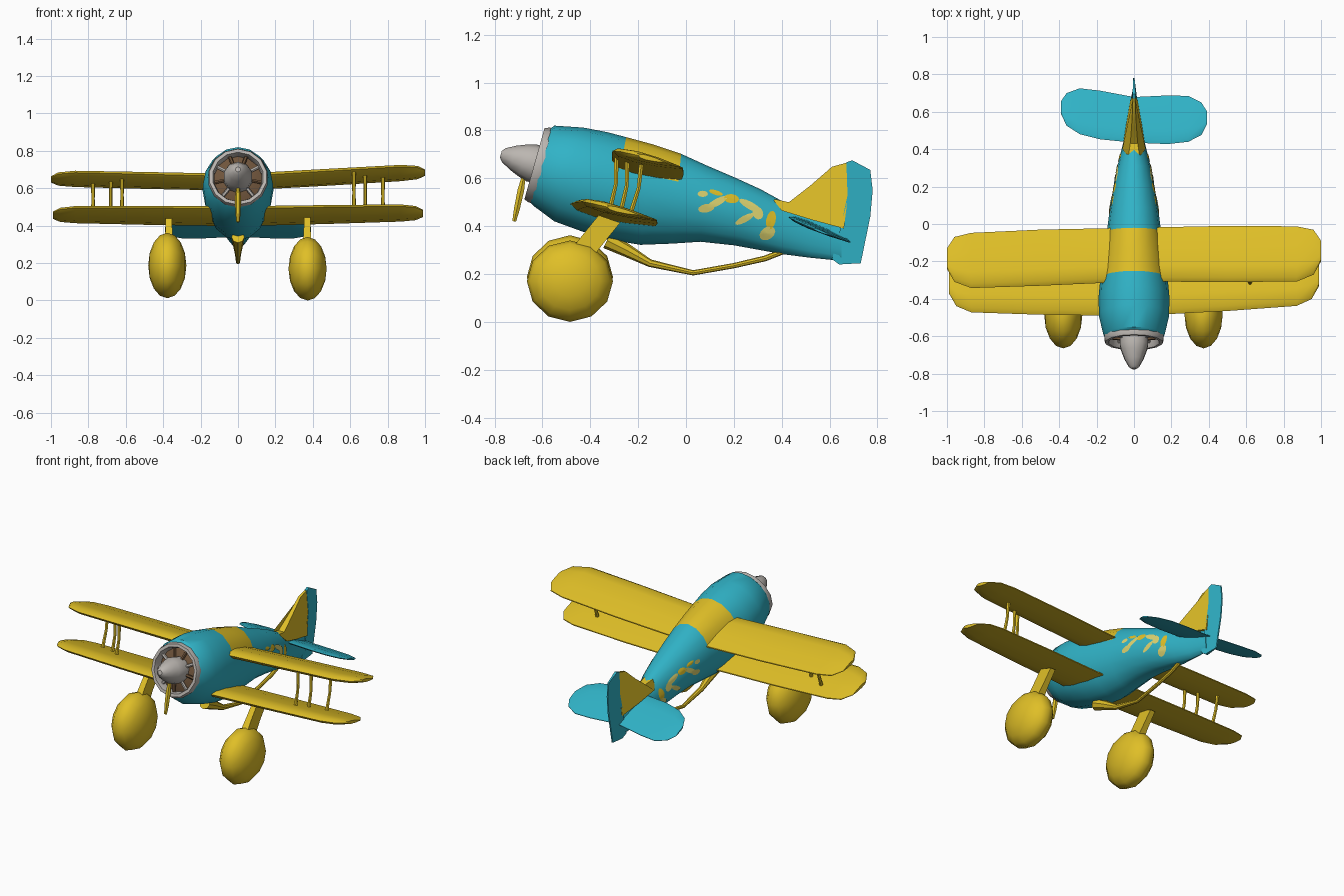
import bpy, bmesh, math
from mathutils import Vector
from mathutils.bvhtree import BVHTree

if "Cube" in bpy.data.objects:
    bpy.data.objects.remove(bpy.data.objects["Cube"])


def mat(name, c):
    m = bpy.data.materials.new(name)
    m.diffuse_color = (*c, 1)
    m.use_nodes = True
    m.node_tree.nodes["Principled BSDF"].inputs["Base Color"].default_value = m.diffuse_color
    return m


YELLOW = mat("yellow paint", (0.74, 0.52, 0.02))
BLUE = mat("turquoise paint", (0.03, 0.45, 0.57))
GREY = mat("light grey metal", (0.50, 0.47, 0.44))
BROWN = mat("brown engine", (0.16, 0.09, 0.045))
PALE = mat("pale yellow paint", (0.72, 0.65, 0.16))


def finish(bm, name, *mats):
    bmesh.ops.recalc_face_normals(bm, faces=bm.faces)
    me = bpy.data.meshes.new(name)
    bm.to_mesh(me)
    bm.free()
    for m in mats:
        me.materials.append(m)
    ob = bpy.data.objects.new(name, me)
    bpy.context.collection.objects.link(ob)
    return ob


def loft(name, rings, m, cap0=True, cap1=True):
    """Skin a list of closed rings that share a point count."""
    bm = bmesh.new()
    vs = [[bm.verts.new(p) for p in r] for r in rings]
    n = len(vs[0])
    for a, b in zip(vs, vs[1:]):
        for i in range(n):
            j = (i + 1) % n
            bm.faces.new((a[i], a[j], b[j], b[i]))
    if cap0:
        bm.faces.new(vs[0])
    if cap1:
        bm.faces.new(vs[-1])
    return finish(bm, name, m)


def tube(name, path, radii, m, n=8, wide=1.0):
    """Round bar along a path; wide stretches it sideways in x."""
    rings = []
    for i, p in enumerate(path):
        p = Vector(p)
        d = (Vector(path[min(i + 1, len(path) - 1)]) - Vector(path[max(i - 1, 0)])).normalized()
        u = (Vector((1, 0, 0)) - d * d.x).normalized()
        v = d.cross(u)
        rings.append([p + radii[i] * (u * wide * math.cos(t) + v * math.sin(t))
                      for t in (2 * math.pi * k / n for k in range(n))])
    return loft(name, rings, m)


# fuselage: top (y, z), bottom (y, z), half width
SECT = [(-0.57, .805, -.655, .505, .150), (-.55, .82, -.64, .487, .163),
        (-.43, .812, -.55, .42, .188), (-.33, .793, -.44, .38, .189),
        (-.25, .772, -.33, .345, .180), (-.14, .742, -.19, .322, .165),
        (-.02, .702, -.06, .327, .145), (.09, .652, .06, .335, .130),
        (.2, .605, .2, .32, .110), (.31, .555, .31, .30, .088),
        (.41, .50, .41, .282, .064), (.52, .455, .52, .268, .036),
        (.65, .40, .65, .255, .014)]
N = 16
rings = []
for ty, tz, by, bz, w in SECT:
    ring = []
    for k in range(N):
        a = 2 * math.pi * k / N
        c = (1 + math.cos(a)) / 2
        ring.append((w * math.sin(a), by + (ty - by) * c, bz + (tz - bz) * c))
    rings.append(ring)
body = loft("fuselage", rings, BLUE, cap0=False)
body.data.materials.append(YELLOW)
for p in body.data.polygons:  # yellow saddle joining the upper wings
    c = p.center
    sec = p.index // N
    if sec in (4, 5) and c.z > 0.60:
        p.material_index = 1

# painted splotches on both flanks, draped over the fuselage
bm = bmesh.new()
bm.from_mesh(body.data)
tree = BVHTree.FromBMesh(bm)
bm.free()
BLOBS = [(.085, .475, .035, .018, .2, PALE), (.13, .50, .05, .015, .5, PALE),
         (.07, .535, .022, .013, 0, PALE), (.19, .515, .032, .019, -.1, YELLOW),
         (.125, .54, .03, .010, -.3, YELLOW), (.27, .485, .055, .016, -.5, PALE),
         (.245, .43, .045, .014, .5, PALE), (.30, .455, .022, .028, .4, PALE),
         (.34, .37, .036, .026, .6, PALE), (.355, .425, .020, .04, -.2, YELLOW)]
for s, side in ((1, "right"), (-1, "left")):
    for i, (cy, cz, ry, rz, rot, m) in enumerate(BLOBS):
        rr = []
        for f in (0.1, 0.55, 1.0):
            r = []
            for k in range(12):
                a = math.pi * k / 6
                u, v = ry * f * math.cos(a), rz * f * math.sin(a)
                y = cy + u * math.cos(rot) - v * math.sin(rot)
                z = cz + u * math.sin(rot) + v * math.cos(rot)
                hit = tree.ray_cast(Vector((s, y, z)), Vector((-s, 0, 0)))[0]
                r.append(((hit.x if hit else s * 0.05) + s * 0.004, y, z))
            rr.append(r)
        loft(f"{side}_splotch_{i + 1}", rr, m, True, False)


# wings and tailplane
def wing(name, half, m, zc, yc, thick, slope, dihedral, roll, yaw):
    """half: (x, front y, back y, thickness factor) from root to tip."""
    stations = [(-x, f, b, t) for x, f, b, t in reversed(half)] + half
    foil = [(0, 0), (.08, .35), (.3, .5), (.65, .38), (1, .06),
            (1, -.06), (.65, -.38), (.3, -.5), (.08, -.35)]
    rings = []
    for x, f, b, t in stations:
        r = []
        for u, v in foil:
            y = f + (b - f) * u
            z = zc - slope * (y - yc) + dihedral * abs(x) + roll * x + v * thick * t
            r.append((x, y + yaw * x, z))
        rings.append(r)
    return loft(name, rings, m)


wing("upper_wing", [(.10, -.31, -.02, 1.1), (.5, -.32, -.02, 1), (.87, -.325, -.03, .9),
                    (.96, -.29, -.05, .75), (1.0, -.22, -.11, .4)],
     YELLOW, .628, -.17, .052, .25, .037, .018, .02)
wing("lower_wing", [(.05, -.49, -.13, 1.1), (.5, -.475, -.13, 1), (.87, -.455, -.14, .9),
                    (.95, -.42, -.16, .75), (.99, -.35, -.22, .4)],
     YELLOW, .443, -.30, .052, .25, .02, .005, .02)
wing("tailplane", [(.01, .435, .68, 1), (.18, .44, .70, 1), (.29, .46, .705, .9),
                   (.36, .50, .675, .7), (.39, .56, .63, .4)],
     BLUE, .39, .56, .026, .40, 0, 0, -.07)


# fin and rudder: side outline (y, z, half thickness)
def plate(name, pts, m):
    return loft(name, [[(s * h, y, z) for y, z, h in pts] for s in (-1, 1)], m)


plate("fin", [(.36, .515, .03), (.43, .50, .02), (.52, .57, .013), (.61, .648, .008),
              (.67, .665, .006), (.685, .60, .010), (.66, .39, .020), (.53, .425, .042),
              (.40, .465, .062)], YELLOW)
plate("rudder", [(.67, .667, .008), (.695, .675, .008), (.77, .635, .004), (.78, .55, .004),
                 (.77, .44, .004), (.73, .245, .004), (.64, .24, .008), (.61, .262, .014),
                 (.645, .39, .020), (.675, .53, .016)], BLUE)

# tilted nose assembly, turned around the engine axis
AXIS = Vector((0, -.962, .272))
UP = Vector((0, .272, .962))
NOSE = Vector((0, -.612, .655))


def lathe(name, prof, m, n=14, cap0=False, cap1=False):
    return loft(name, [[NOSE + AXIS * h + r * (Vector((math.sin(t), 0, 0)) + UP * math.cos(t))
                        for t in (2 * math.pi * k / n for k in range(n))]
                       for r, h in prof], m, cap0, cap1)


lathe("cowl_ring", [(.158, -.025), (.163, 0), (.155, .022), (.137, .022), (.130, 0), (.128, -.06)], GREY)
lathe("engine_face", [(.135, -.035), (.10, -.02), (.05, -.01)], BROWN, cap1=True)
lathe("spinner", [(.078, -.02), (.080, .035), (.070, .07), (.052, .115), (.030, .155), (.014, .168)],
      GREY, n=10, cap0=True, cap1=True)
for k in range(9):
    t = 2 * math.pi * (k + .5) / 9
    d = Vector((math.sin(t), 0, 0)) + UP * math.cos(t)
    tube(f"engine_cylinder_{k + 1}", [NOSE + d * .06, NOSE + d * .132 - AXIS * .012],
         [.010, .010], GREY if k % 2 else BROWN, 6)

# single propeller blade hanging below the spinner
tube("propeller_blade", [(0, -.68, .60), (0, -.69, .55), (0, -.707, .47), (0, -.718, .42)],
     [.010, .016, .014, .009], YELLOW, 6)

# belly pipe
tube("belly_pipe", [(0, -.33, .34), (0, -.25, .30), (0, -.15, .245), (0, .03, .205),
                    (0, .2, .235), (0, .33, .265), (0, .42, .30)],
     [.035, .028, .016, .011, .011, .012, .012], YELLOW)

for s, side in ((1, "right"), (-1, "left")):
    # wheel fairing
    x, zc, rz = (.372, .17, .17) if s > 0 else (-.378, .187, .175)
    bm = bmesh.new()
    bmesh.ops.create_uvsphere(bm, u_segments=12, v_segments=8, radius=1)
    for v in bm.verts:
        a, b, c = v.co
        v.co = (x + c * .102, -.485 + a * .18, zc + b * rz)
    finish(bm, side + "_wheel_fairing", YELLOW)
    # landing gear strut
    loft(side + "_gear_strut", [[(s * (.37 + dx * w), y + dy, z - dy * .35)
                                 for dx, dy in ((-1, -.045), (1, -.045), (1, .045), (-1, .045))]
                                for y, z, w in ((-.44, .28, .024), (-.385, .35, .019), (-.32, .43, .017))],
         YELLOW)
    # struts between the wings
    for i, (sx, y0, y1) in enumerate(((.62, -.32, -.29), (.68, -.275, -.245), (.775, -.235, -.185))):
        zt = .628 - .25 * (y1 + .17) + .037 * sx + s * .018 * sx
        zb = .443 - .25 * (y0 + .30) + .02 * sx
        tube(f"{side}_wing_strut_{i + 1}",
             [(s * sx, y0, zb), (s * sx, (y0 + y1) / 2 + .012, (zt + zb) / 2), (s * sx, y1, zt)],
             [.011, .009, .011], YELLOW, 6)

# smooth shading with crisp edges
bpy.ops.object.select_all(action='SELECT')
bpy.context.view_layer.objects.active = body
bpy.ops.object.shade_smooth_by_angle(angle=math.radians(40))
